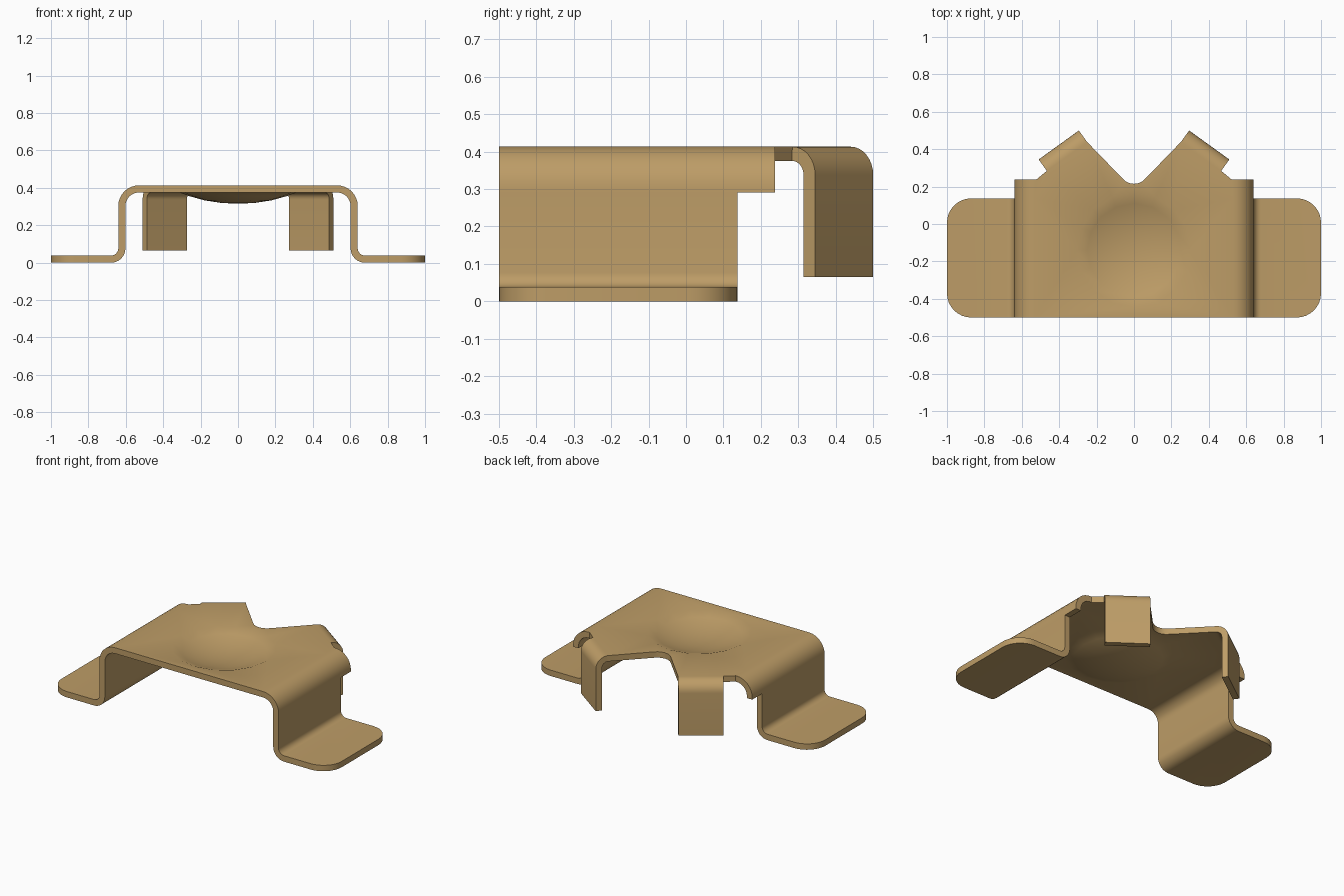
import bpy, bmesh, math
from mathutils import Vector

if "Cube" in bpy.data.objects:
    bpy.data.objects.remove(bpy.data.objects["Cube"])

T = 0.038          # sheet thickness
TOP = 0.413        # upper face of the raised plate
FRONT, LEG_BACK, PLATE_BACK = -0.5, 0.137, 0.238

bm = bmesh.new()


def face(pts):
    return bm.faces.new([bm.verts.new(p) for p in pts])


def arc(cx, cy, r, a0, a1, n):
    return [(cx + r * math.cos(math.radians(a0 + (a1 - a0) * i / n)),
             cy + r * math.sin(math.radians(a0 + (a1 - a0) * i / n))) for i in range(n + 1)]


def loop_edges(pts):
    vs = [bm.verts.new(p) for p in pts]
    return [bm.edges.new((vs[i], vs[(i + 1) % len(vs)])) for i in range(len(vs))]


# Raised plate: outline with V notch at the back and a round opening for the dimple
TAB_A, TAB_B = Vector((0.466, 0.284)), Vector((0.251, 0.439))
half = [(0.53, FRONT), (0.53, LEG_BACK), (0.53, PLATE_BACK), (0.522, PLATE_BACK),
        tuple(TAB_A), tuple(TAB_B), (0.062, 0.244), (0.044, 0.228), (0.023, 0.218)]
outline = half + [(0, 0.215)] + [(-x, y) for x, y in reversed(half)]

SEG, DIMPLE_Y = 16, -0.14
rings = [(0.305, 0), (0.25, 0.021), (0.17, 0.043), (0.085, 0.056)]


def ring_point(k, i):
    r, d = rings[k]
    a = 2 * math.pi * i / SEG
    return (r * math.cos(a), DIMPLE_Y + r * math.sin(a), TOP - d)


edges = loop_edges([(x, y, TOP) for x, y in outline])
edges += loop_edges([ring_point(0, i) for i in range(SEG)])
bmesh.ops.triangle_fill(bm, edges=edges, use_beauty=True, normal=(0, 0, 1))

# Shallow dimple
for i in range(SEG):
    for k in range(len(rings) - 1):
        face([ring_point(k, i), ring_point(k + 1, i),
              ring_point(k + 1, i + 1), ring_point(k, i + 1)])
    face([ring_point(3, i), (0, DIMPLE_Y, TOP - 0.06), ring_point(3, i + 1)])

# Bent legs, feet and hooked tabs on both sides
upper = arc(0.53, TOP - 0.11, 0.11, 90, 0, 8) + [(0.64, 0.29)]
lower = [(0.64, 0.29)] + arc(0.64 + T, 2 * T, T, 180, 270, 6)


def strip(profile, y0, y1, s):
    for (xa, za), (xb, zb) in zip(profile, profile[1:]):
        face([(s * xa, y0, za), (s * xb, y0, zb), (s * xb, y1, zb), (s * xa, y1, za)])


for s in (1, -1):
    strip(upper, FRONT, LEG_BACK, s)
    strip(upper, LEG_BACK, PLATE_BACK, s)
    strip(lower, FRONT, LEG_BACK, s)
    # foot with rounded outer corners
    r = 0.13
    foot = [(0.64 + T, FRONT)] + arc(1 - r, FRONT + r, r, -90, 0, 8) \
        + arc(1 - r, LEG_BACK - r, r, 0, 90, 8) + [(0.64 + T, LEG_BACK)]
    face([(s * x, y, T) for x, y in foot])
    # tab folded down along the slanted edge
    along = (TAB_B - TAB_A).normalized()
    out = Vector((along.y, -along.x))
    prof = arc(0, TOP - 0.075, 0.075, 90, 0, 8) + [(0.075, 0.065)]
    for (da, za), (db, zb) in zip(prof, prof[1:]):
        q = [(TAB_A + out * da, za), (TAB_A + out * db, zb),
             (TAB_B + out * db, zb), (TAB_B + out * da, za)]
        face([(s * p.x, p.y, z) for p, z in q])

# Weld the sheet and turn every face upward / outward
bmesh.ops.remove_doubles(bm, verts=bm.verts, dist=0.0005)
bmesh.ops.recalc_face_normals(bm, faces=bm.faces)
bm.normal_update()
if sum(f.normal.z * f.calc_area() for f in bm.faces) < 0:
    bmesh.ops.reverse_faces(bm, faces=bm.faces)

mesh = bpy.data.meshes.new("bent_bracket")
bm.to_mesh(mesh)
bm.free()
bracket = bpy.data.objects.new("bent_bracket", mesh)
bpy.context.collection.objects.link(bracket)

# Tan metal colour
tan = bpy.data.materials.new("tan_metal")
tan.diffuse_color = (0.51, 0.335, 0.135, 1)
tan.use_nodes = True
tan.node_tree.nodes["Principled BSDF"].inputs["Base Color"].default_value = tan.diffuse_color
mesh.materials.append(tan)

# Sheet thickness and smooth bends
bpy.context.view_layer.objects.active = bracket
bracket.select_set(True)
solid = bracket.modifiers.new("thickness", 'SOLIDIFY')
solid.thickness = T
solid.offset = -1
solid.use_even_offset = True
bpy.ops.object.modifier_apply(modifier=solid.name)
bpy.ops.object.shade_smooth_by_angle(angle=math.radians(35))
